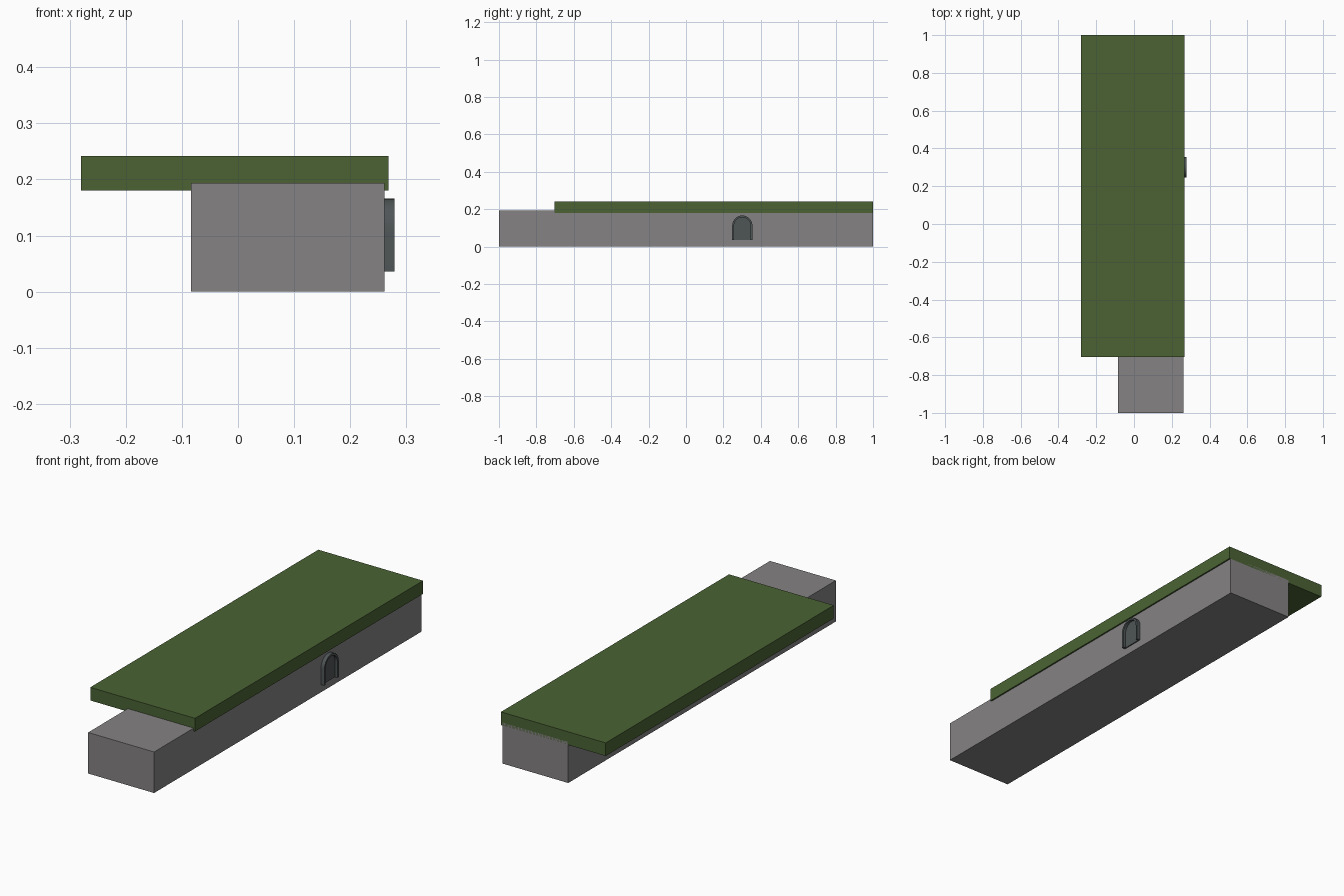
import bpy, bmesh
from math import pi, sin, cos

cube = bpy.data.objects.get("Cube")
if cube:
    bpy.data.objects.remove(cube)


def material(name, rgb):
    m = bpy.data.materials.new(name)
    m.use_nodes = True
    m.diffuse_color = (*rgb, 1)
    m.node_tree.nodes["Principled BSDF"].inputs["Base Color"].default_value = (*rgb, 1)
    return m


def finish(name, bm, mat):
    bmesh.ops.recalc_face_normals(bm, faces=bm.faces)
    mesh = bpy.data.meshes.new(name)
    bm.to_mesh(mesh)
    bm.free()
    mesh.materials.append(mat)
    ob = bpy.data.objects.new(name, mesh)
    bpy.context.collection.objects.link(ob)
    return ob


def box(name, low, high, mat):
    bm = bmesh.new()
    bmesh.ops.create_cube(bm, size=1)
    for v in bm.verts:
        v.co = [a + (b - a) * (c + 0.5) for a, b, c in zip(low, high, v.co)]
    return finish(name, bm, mat)


def arch(radius, spring, bottom, y, steps=16):
    """Outline of a round-topped doorway as (y, z) points."""
    curve = [(y + radius * cos(pi * i / steps), spring + radius * sin(pi * i / steps))
             for i in range(steps + 1)]
    return [(y + radius, bottom)] + curve + [(y - radius, bottom)]


def extrude(name, outline, x0, x1, mat):
    bm = bmesh.new()
    face = bm.faces.new([bm.verts.new((x0, y, z)) for y, z in outline])
    new = bmesh.ops.extrude_face_region(bm, geom=[face])["geom"]
    for v in new:
        if isinstance(v, bmesh.types.BMVert):
            v.co.x = x1
    return finish(name, bm, mat)


stone = material("warm grey", (0.235, 0.225, 0.228))
green = material("moss green", (0.069, 0.124, 0.034))
slate = material("slate grey", (0.078, 0.091, 0.094))

# Long block with an offset slab sunk slightly over its top
box("base_block", (-0.084, -1, 0), (0.261, 1, 0.194), stone)
box("top_slab", (-0.28, -0.704, 0.18), (0.268, 1, 0.242), green)

# Arched doorway: raised rim, open at the bottom, around a recessed panel
outer = arch(0.054, 0.112, 0.036, 0.301)
inner = arch(0.044, 0.112, 0.036, 0.301)
for ob in (extrude("door_frame", outer + inner[::-1], 0.255, 0.279, slate),
           extrude("door_panel", inner, 0.255, 0.266, slate)):
    bpy.context.view_layer.objects.active = ob
    ob.select_set(True)
bpy.ops.object.shade_smooth_by_angle()
